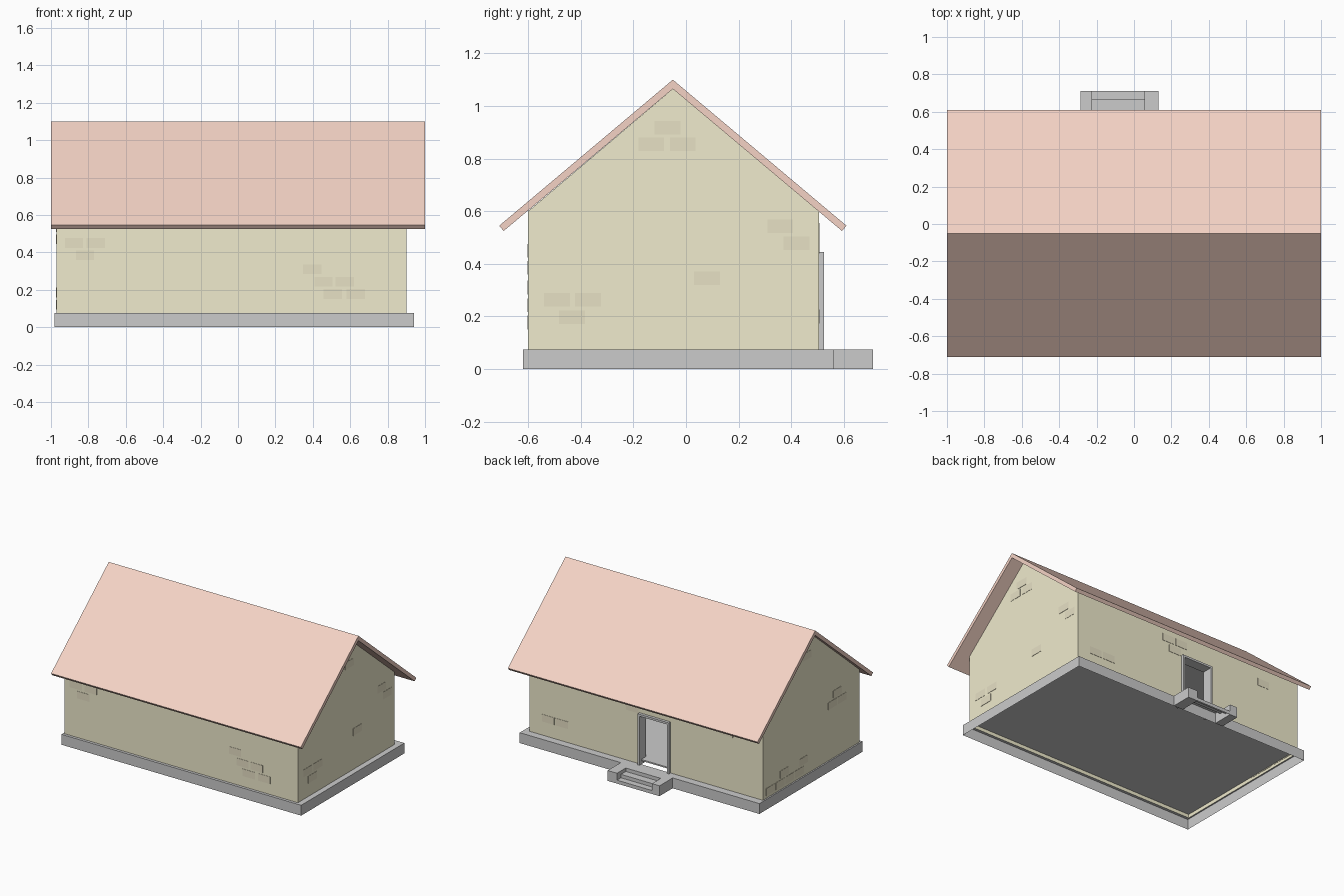
import bpy, bmesh

if "Cube" in bpy.data.objects:
    bpy.data.objects.remove(bpy.data.objects["Cube"])


def material(name, rgb):
    m = bpy.data.materials.new(name)
    m.diffuse_color = (*rgb, 1)
    m.use_nodes = True
    m.node_tree.nodes["Principled BSDF"].inputs["Base Color"].default_value = m.diffuse_color
    return m


WALL = material("wall_olive", (0.87, 0.83, 0.61))
BRICK = material("brick_olive", (0.80, 0.75, 0.56))
ROOF = material("roof_clay", (0.91, 0.65, 0.56))


def mesh(name, verts, faces, mat=None):
    me = bpy.data.meshes.new(name)
    me.from_pydata(verts, [], faces)
    bm = bmesh.new()
    bm.from_mesh(me)
    bmesh.ops.remove_doubles(bm, verts=bm.verts, dist=1e-5)
    bmesh.ops.recalc_face_normals(bm, faces=bm.faces)
    bm.to_mesh(me)
    bm.free()
    if mat:
        me.materials.append(mat)
    ob = bpy.data.objects.new(name, me)
    bpy.context.collection.objects.link(ob)
    return ob


def box(name, x0, x1, y0, y1, z0, z1, mat=None):
    v = [(x, y, z) for x in (x0, x1) for y in (y0, y1) for z in (z0, z1)]
    f = [(0, 1, 3, 2), (4, 6, 7, 5), (0, 4, 5, 1), (2, 3, 7, 6), (0, 2, 6, 4), (1, 5, 7, 3)]
    return mesh(name, v, f, mat)


def strip(name, profile, x0, x1, mat=None, closed=False, caps=()):
    """Sweep a (y, z) profile along x."""
    n = len(profile)
    v = [(x, y, z) for x in (x0, x1) for y, z in profile]
    f = [(i, (i + 1) % n, (i + 1) % n + n, i + n) for i in range(n if closed else n - 1)]
    for c in caps:
        f += [tuple(c), tuple(i + n for i in reversed(c))]
    return mesh(name, v, f, mat)


X0, X1, Y0, Y1 = -0.97, 0.90, -0.60, 0.505      # wall outline
D0, D1, DT = -0.23, 0.02, 0.445                 # doorway
BASE, EAVE, RIDGE = 0.075, 0.60, -0.05

# Roof: two slabs meeting at the ridge
strip("roof", [(-0.71, 0.545), (RIDGE, 1.10), (0.61, 0.545), (0.593, 0.525), (RIDGE, 1.065), (-0.693, 0.525)],
      -1, 1, ROOF, closed=True, caps=[(0, 1, 4, 5), (1, 2, 3, 4)])

# Gable walls and front wall, then back wall around the doorway
strip("front_and_gable_walls", [(Y1, EAVE), (RIDGE, 1.065), (Y0, EAVE), (Y0, BASE), (Y1, BASE)], X0, X1, WALL).data
walls = bpy.data.objects["front_and_gable_walls"]
bm = bmesh.new()
bm.from_mesh(walls.data)
bmesh.ops.delete(bm, geom=[f for f in bm.faces if f.normal.z < -0.9 or abs(f.normal.z) > 0.3], context='FACES')
bm.to_mesh(walls.data)
bm.free()
for name, x in (("left_gable_wall", X0), ("right_gable_wall", X1)):
    mesh(name, [(x, Y0, BASE), (x, Y1, BASE), (x, Y1, EAVE), (x, RIDGE, 1.065), (x, Y0, EAVE)],
         [(0, 1, 2, 3, 4) if x > 0 else (4, 3, 2, 1, 0)], WALL).data
walls.name = "front_wall"
bv, bf = [], []
for a, b, lo in ((X0, D0, BASE), (D0, D1, DT), (D1, X1, BASE)):
    k = len(bv)
    bv += [(a, Y1, lo), (b, Y1, lo), (b, Y1, EAVE), (a, Y1, EAVE)]
    bf.append((k + 3, k + 2, k + 1, k))
mesh("back_wall", bv, bf, WALL)

# Floor and ceiling inside
box("floor", X0 + .001, X1 - .001, Y0 + .001, Y1 - .001, 0.10, 0.11)
box("ceiling", X0 + .001, X1 - .001, Y0 + .001, Y1 - .001, 0.585, 0.595)


# Foundation: skirt plus ledge, open underneath
def ring(x0, x1, y0, y1, z):
    return [(x0, y0, z), (x1, y0, z), (x1, y1, z), (x0, y1, z)]


fv = ring(-.98, .94, -.62, .56, 0) + ring(-.98, .94, -.62, .56, BASE) + ring(X0, X1, Y0, Y1, BASE)
mesh("foundation", fv, [(r + i, r + (i + 1) % 4, r + 4 + (i + 1) % 4, r + 4 + i) for r in (0, 4) for i in range(4)])

# Steps between two cheek blocks
box("step_cheek_left", -0.285, -0.225, 0.56, 0.71, 0, BASE)
box("step_cheek_right", 0.055, 0.13, 0.56, 0.71, 0, BASE)
strip("steps", [(.71, 0), (.71, .025), (.665, .025), (.665, .05), (.61, .05), (.61, BASE), (.56, BASE)],
      -0.225, 0.055)

# Door frame
box("door_jamb_left", D0, D0 + .015, 0.45, 0.525, BASE, DT)
box("door_jamb_right", D1 - .015, D1, 0.45, 0.525, BASE, DT)
box("door_lintel", D0, D1, 0.45, 0.525, DT - .015, DT)

# Exposed bricks: (position along wall, height) of each centre
bricks = {
    "front": [(-.877, .45), (-.76, .45), (-.818, .385), (.397, .31), (.457, .243), (.57, .243), (.507, .177), (.63, .177)],
    "back": [(.75, .2), (.64, .2), (.13, .53), (.02, .53), (.075, .465), (-.68, .49)],
    "right": [(-.07, .917), (-.132, .855), (-.012, .855), (.358, .543), (.42, .478), (.08, .345),
              (-.49, .263), (-.373, .263), (-.433, .197)],
    "left": [(-.29, .47), (-.4, .47), (-.345, .535), (.42, .12), (.31, .12), (.2, .12), (.09, .12),
             (.26, .185), (.04, .185), (0, .93)],
}
W, H, T = 0.049, 0.026, 0.002
for side, spots in bricks.items():
    for i, (p, z) in enumerate(spots):
        name = f"brick_{side}_{i + 1}"
        if side in ("front", "back"):
            y = Y0 if side == "front" else Y1
            box(name, p - W, p + W, y - T, y + T, z - H, z + H, BRICK)
        else:
            x = X0 if side == "left" else X1
            box(name, x - T, x + T, p - W, p + W, z - H, z + H, BRICK)
